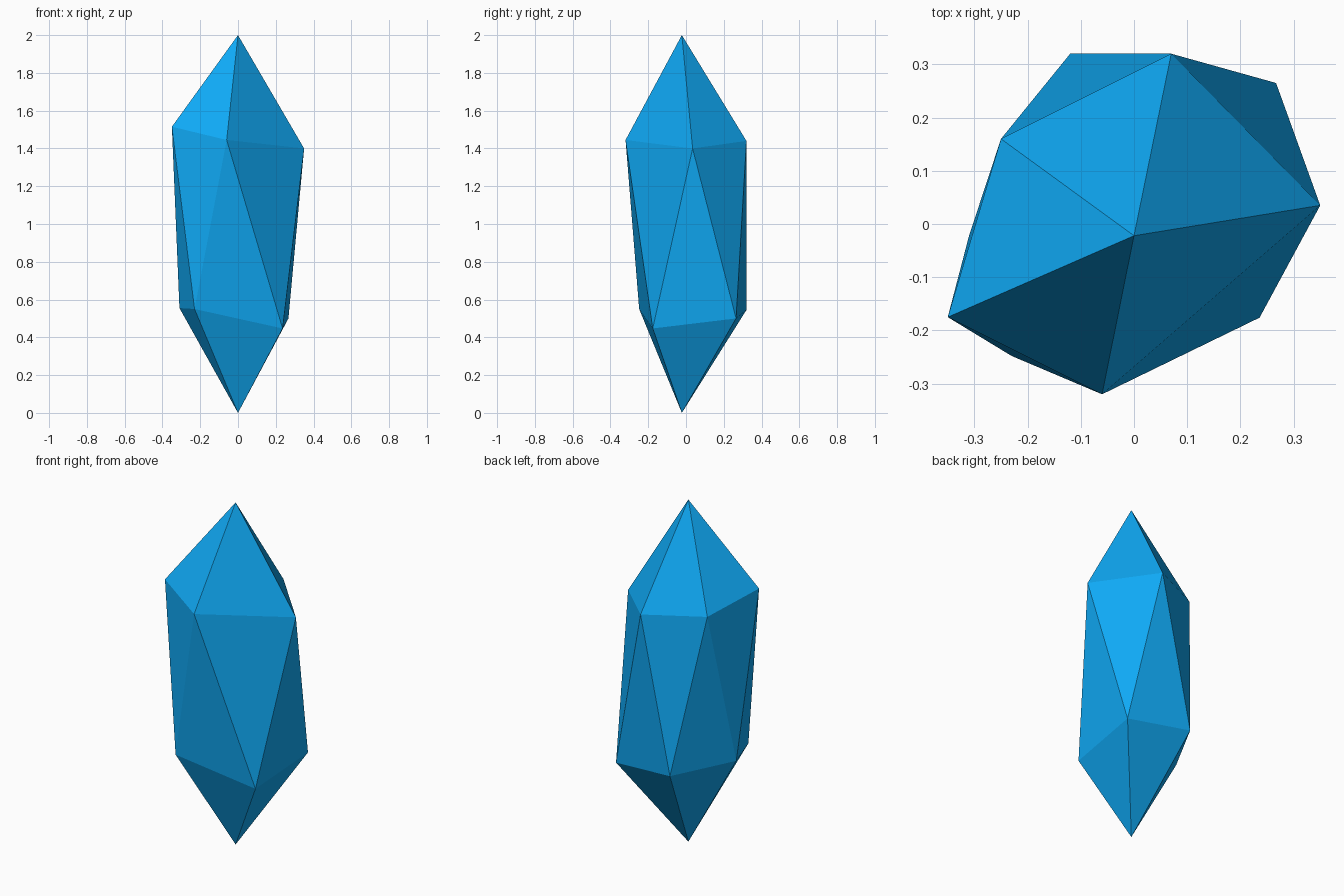
import bpy, bmesh

if "Cube" in bpy.data.objects:
    bpy.data.objects.remove(bpy.data.objects["Cube"])

# Two irregular five-point rings, staggered, counter-clockwise from +x
upper = [(0.35, 0.035, 1.40), (0.07, 0.32, 1.44), (-0.25, 0.16, 1.45),
         (-0.35, -0.175, 1.515), (-0.06, -0.32, 1.445)]
lower = [(0.267, 0.265, 0.50), (-0.12, 0.32, 0.545), (-0.31, -0.022, 0.555),
         (-0.23, -0.248, 0.55), (0.236, -0.176, 0.447)]

bm = bmesh.new()
tip = bm.verts.new((0, -0.022, 2.0))
base = bm.verts.new((0, -0.022, 0.0))
up = [bm.verts.new(p) for p in upper]
low = [bm.verts.new(p) for p in lower]

# Pointed caps and the zig-zag band of triangles between the rings
for i in range(5):
    j = (i + 1) % 5
    bm.faces.new((tip, up[i], up[j]))
    bm.faces.new((base, low[j], low[i]))
    bm.faces.new((up[i], low[i], up[j]))
    bm.faces.new((low[i], low[j], up[j]))
bmesh.ops.recalc_face_normals(bm, faces=bm.faces)

mesh = bpy.data.meshes.new("crystal")
bm.to_mesh(mesh)
bm.free()
crystal = bpy.data.objects.new("crystal", mesh)
bpy.context.collection.objects.link(crystal)

# Blue crystal colour
blue = bpy.data.materials.new("crystal_blue")
blue.diffuse_color = (0.005, 0.4, 0.92, 1)
blue.use_nodes = True
blue.node_tree.nodes["Principled BSDF"].inputs["Base Color"].default_value = blue.diffuse_color
mesh.materials.append(blue)
